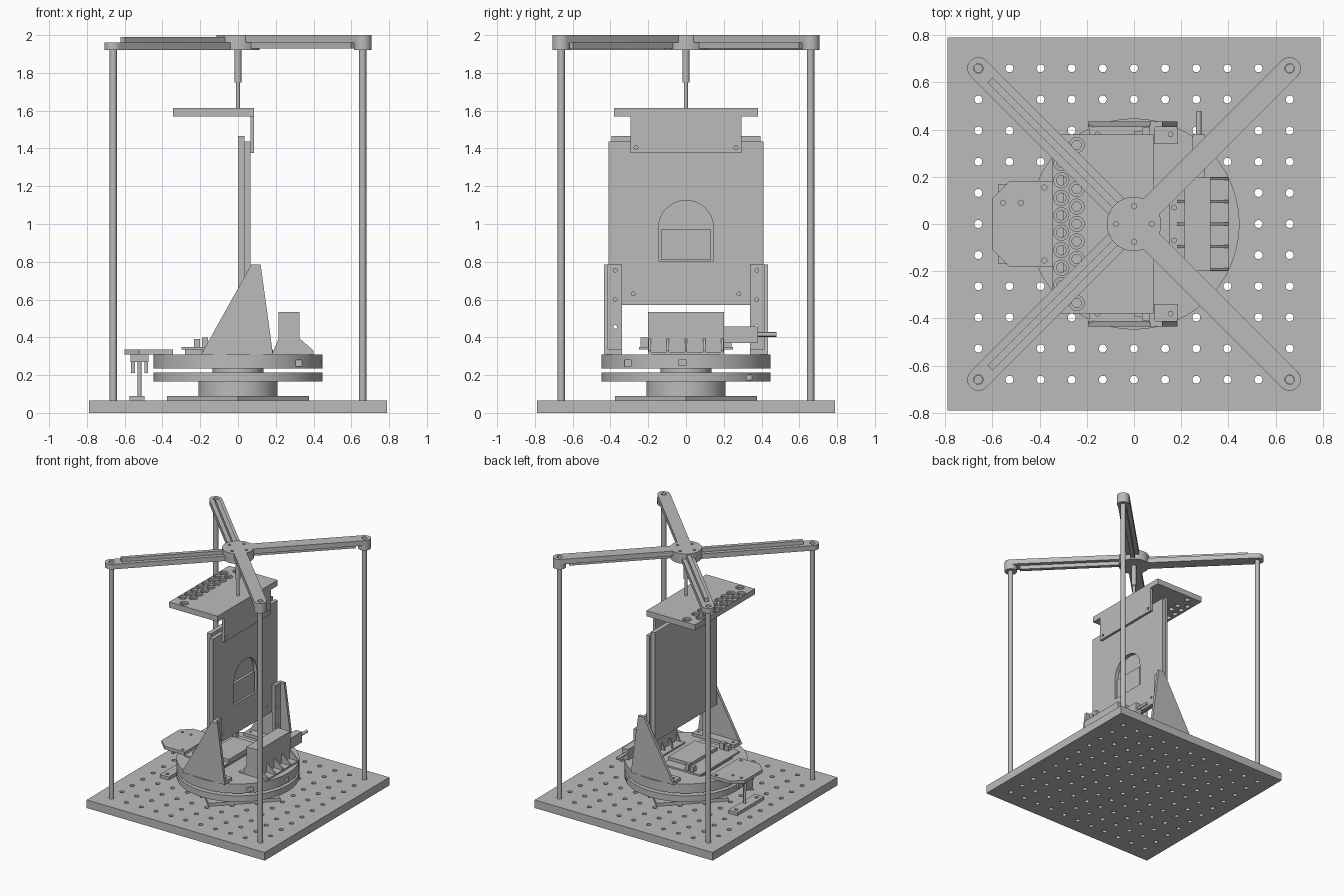
import bpy, bmesh, math
from mathutils import Matrix, Vector

if "Cube" in bpy.data.objects:
    bpy.data.objects.remove(bpy.data.objects["Cube"], do_unlink=True)

gray = bpy.data.materials.new("plain gray")
gray.use_nodes = True
COLOR = (0.5, 0.5, 0.5, 1)
gray.diffuse_color = COLOR
gray.node_tree.nodes["Principled BSDF"].inputs["Base Color"].default_value = COLOR
parts = []


def add_prism(bm, pts, lo, hi, axis="z"):
    """Extrude a 2D outline along an axis."""
    place = {"x": lambda u, v, w: (w, u, v),
             "y": lambda u, v, w: (u, w, v),
             "z": lambda u, v, w: (u, v, w)}[axis]
    rings = [[bm.verts.new(place(u, v, w)) for u, v in pts] for w in (lo, hi)]
    faces = [bm.faces.new(rings[0]), bm.faces.new(rings[1])]
    n = len(pts)
    for i in range(n):
        j = (i + 1) % n
        faces.append(bm.faces.new((rings[0][i], rings[0][j], rings[1][j], rings[1][i])))
    bmesh.ops.recalc_face_normals(bm, faces=faces)


def circle(u, v, r, n=24):
    return [(u + r * math.cos(2 * math.pi * i / n), v + r * math.sin(2 * math.pi * i / n))
            for i in range(n)]


def rect(u0, u1, v0, v1):
    return [(u0, v0), (u1, v0), (u1, v1), (u0, v1)]


def part(name, *prisms):
    """One object made from (outline, low, high, axis) prisms."""
    bm = bmesh.new()
    for p in prisms:
        add_prism(bm, *p)
    mesh = bpy.data.meshes.new(name)
    bm.to_mesh(mesh)
    bm.free()
    mesh.materials.append(gray)
    obj = bpy.data.objects.new(name, mesh)
    bpy.context.collection.objects.link(obj)
    parts.append(obj)
    return obj


def box(name, x0, x1, y0, y1, z0, z1):
    return part(name, (rect(x0, x1, y0, y1), z0, z1))


def cyl(name, x, y, r, z0, z1, n=32):
    return part(name, (circle(x, y, r, n), z0, z1))


def cut(obj, *prisms):
    """Subtract separate prisms and keep the finished mesh."""
    cutter = part("cutter", *prisms)
    parts.remove(cutter)
    cutter.hide_render = True
    mod = obj.modifiers.new("cut", "BOOLEAN")
    mod.object, mod.solver = cutter, "EXACT"
    graph = bpy.context.evaluated_depsgraph_get()
    mesh = bpy.data.meshes.new_from_object(obj.evaluated_get(graph))
    obj.modifiers.clear()
    obj.data = mesh
    bpy.data.objects.remove(cutter, do_unlink=True)


# Breadboard base with a grid of through holes
base = box("base_plate", -0.79, 0.79, -0.79, 0.79, 0, 0.065)
steps = [i * 0.132 for i in range(-5, 6)]
cut(base, *[(circle(x, y, 0.017, 14), -0.1, 0.2) for x in steps for y in steps])

# Turntable
part("turntable_foot", ([(0.375, 0), (0, 0.375), (-0.375, 0), (0, -0.375)], 0.065, 0.09))
cyl("turntable_pedestal", 0, 0, 0.21, 0.065, 0.165, 64)
lower = cyl("lower_disk", 0, 0, 0.447, 0.165, 0.215, 96)
cyl("disk_spindle", 0, 0, 0.135, 0.21, 0.24, 48)
upper = cyl("upper_disk", 0, 0, 0.447, 0.235, 0.31, 96)
cut(lower, (rect(0.27, 0.4, 0.32, 0.35), 0.175, 0.2))
cut(upper, (rect(0.4, 0.5, -0.04, 0), 0.25, 0.28),
    (rect(0.28, 0.4, -0.325, -0.29), 0.245, 0.28))

# Overhead cross: posts, arms with stiffening ribs, hub
for sx in (-1, 1):
    for sy in (-1, 1):
        side = ("left" if sx > 0 else "right") + ("_back" if sy > 0 else "_front")
        cx, cy = sx * 0.66, sy * 0.66
        cyl("post_" + side, cx, cy, 0.019, 0.06, 1.94, 20)
        low, high, rib_low, rib_high = ((1.96, 2.0, 1.93, 1.965) if sx > 0
                                        else (1.92, 1.96, 1.955, 1.99))
        angle = math.atan2(sy, sx)
        length = 0.66 * math.sqrt(2)

        def turned(pts):
            return [(Matrix.Rotation(angle, 2) @ Vector(p))[:] for p in pts]

        w = 0.047
        arc = [(length + w * math.sin(t * math.pi / 12), -w * math.cos(t * math.pi / 12))
               for t in range(13)]
        arm = part("arm_" + side, (turned([(0.08, -w)] + arc + [(0.08, w)]), low, high))
        cut(arm, (circle(cx, cy, 0.02), 1.9, 2.1))
        part("arm_rib_" + side,
             (turned(rect(0.1, length - 0.07, -0.016, 0.016)), rib_low, rib_high))
        if sx > 0:
            boss = cyl("arm_boss_" + side, cx, cy, w, 1.92, 1.97)
            cut(boss, (circle(cx, cy, 0.02), 1.9, 2.1))
hub = cyl("hub", 0, 0, 0.115, 1.92, 2.0, 48)
cut(hub, *[(circle(x, y, 0.011, 12), 1.97, 2.1)
           for x, y in ((0.075, 0), (-0.075, 0), (0, 0.075), (0, -0.075))])
cyl("hub_rod", 0, 0, 0.018, 1.75, 1.93, 20)
cyl("hub_pin", 0, 0, 0.011, 1.6, 1.76, 20)

# Top shelf with two staggered rows of countersunk holes
shelf = box("shelf", -0.345, 0.085, -0.38, 0.38, 1.57, 1.615)
spots = [(-0.308, (i - 3.5) * 0.074) for i in range(8)]
spots += [(-0.243, (i - 3) * 0.074) for i in range(7)]
spots += [(-0.243, 0.335), (-0.243, -0.335)]
cut(shelf, *[(circle(x, y, 0.02, 16), 1.5, 1.7) for x, y in spots])
cut(shelf, *[(circle(x, y, 0.032, 20), 1.6, 1.7) for x, y in spots])
hanger = box("shelf_hanger", 0.065, 0.085, -0.295, 0.295, 1.375, 1.575)
cut(hanger, *[(circle(y, 1.405, 0.01, 12), 0, 0.2, "x") for y in (-0.265, 0.265)])

# Upright panels with an arched window
box("back_panel", 0, 0.035, -0.395, 0.395, 0.59, 1.465)
front = box("window_panel", 0.035, 0.065, -0.41, 0.41, 0.57, 1.437)
arch = [(0.145 * math.cos(i * math.pi / 24), 0.98 + 0.145 * math.sin(i * math.pi / 24))
        for i in range(25)]
cut(front, ([(-0.145, 0.805), (0.145, 0.805)] + arch, 0.03, 0.2, "x"),
    *[(circle(y, 0.63, 0.01, 12), 0.03, 0.2, "x") for y in (-0.28, 0.28)])
box("window_block", 0.03, 0.055, -0.132, 0.132, 0.81, 0.97)

# Gusset brackets holding the panels
for s, side in ((1, "back"), (-1, "front")):
    def span(a, b):
        return sorted((s * a, s * b))
    part("gusset_" + side, ([(-0.195, 0.31), (0.185, 0.31), (0.12, 0.785), (0.07, 0.785)],
                            *span(0.412, 0.435), "y"))
    flange = box("gusset_flange_" + side, 0.065, 0.09, *span(0.34, 0.42), 0.32, 0.785)
    cut(flange, *[(circle(s * 0.375, z, 0.01, 12), 0, 0.2, "x") for z in (0.455, 0.6, 0.755)])
    foot = box("gusset_foot_" + side, -0.19, 0.185, *span(0.34, 0.42), 0.31, 0.335)
    cut(foot, *[(circle(x, s * 0.38, 0.01, 12), 0.2, 0.4) for x in (-0.155, 0.155)])

# Actuator block with ribs on both sides
mount = box("actuator_base", 0.15, 0.4, -0.2, 0.2, 0.31, 0.322)
cut(mount, *[(circle(0.17, y, 0.01, 12), 0.2, 0.4) for y in (-0.07, 0.07)])
box("actuator_block", 0.215, 0.325, -0.2, 0.2, 0.31, 0.535)
for i in range(5):
    y = (i - 2) * 0.096
    part("actuator_rib_%d" % (i + 1),
         ([(0.18, 0.31), (0.4, 0.31), (0.4, 0.33), (0.325, 0.395), (0.215, 0.395)],
          y - 0.006, y + 0.006, "y"))
box("actuator_neck", 0.247, 0.3, 0.2, 0.38, 0.37, 0.457)
part("actuator_rod", (circle(0.274, 0.415, 0.012, 16), 0.37, 0.48, "y"))

# Translation stage on the turntable
box("stage_base", -0.3, 0.04, -0.25, 0.25, 0.335, 0.35)
box("stage_riser", -0.28, 0.02, -0.19, 0.19, 0.31, 0.335)
box("stage_top", -0.16, 0.04, -0.17, 0.17, 0.35, 0.375)
for s, side in ((1, "back"), (-1, "front")):
    for x, top in ((-0.218, 0.39), (-0.175, 0.4)):
        box("stage_clamp_" + side, x - 0.016, x + 0.016, s * 0.22 - 0.02, s * 0.22 + 0.02,
            0.345, top)

# Side platform and its fork stand
outline = [(-0.345, 0.183), (-0.525, 0.183), (-0.6, 0.11),
           (-0.6, -0.11), (-0.525, -0.183), (-0.345, -0.183)]
platform = part("side_platform", (outline, 0.31, 0.335))
cut(platform, *[(circle(x, y, 0.011, 12), 0.2, 0.4) for x, y in
                ((-0.555, 0.09), (-0.48, 0.09), (-0.38, 0.155), (-0.38, -0.155))])
foot = box("stand_foot", -0.575, -0.495, -0.17, 0.17, 0.065, 0.09)
cut(foot, *[(circle(-0.535, y, 0.014, 12), 0, 0.2) for y in (-0.13, 0.13)])
cyl("stand_post", -0.521, 0, 0.011, 0.085, 0.29, 16)
box("stand_fork", -0.57, -0.473, -0.05, 0.05, 0.27, 0.312)
for x in (-0.556, -0.486):
    box("stand_prong", x - 0.01, x + 0.01, -0.04, 0.04, 0.21, 0.275)

# Smooth round walls, crisp edges
bpy.ops.object.select_all(action="DESELECT")
for obj in parts:
    obj.select_set(True)
bpy.context.view_layer.objects.active = parts[0]
bpy.ops.object.shade_smooth_by_angle(angle=math.radians(31))
